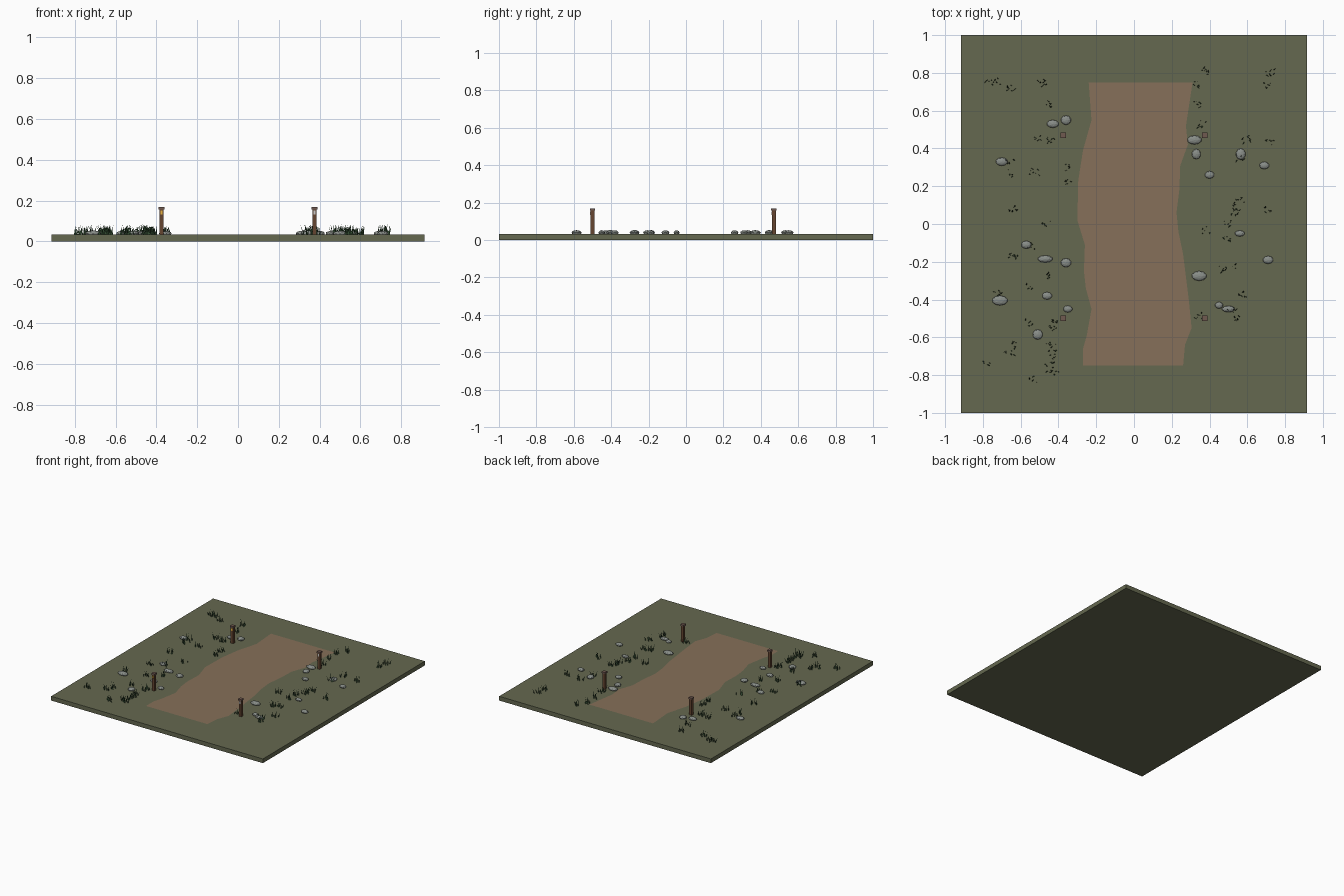
import bpy, bmesh, random
from mathutils import Matrix

random.seed(4)
TOP = 0.033


def material(name, rgb):
    m = bpy.data.materials.new(name)
    m.diffuse_color = (*rgb, 1)
    return m


def finish(name, bm, mat):
    me = bpy.data.meshes.new(name)
    bm.to_mesh(me)
    bm.free()
    me.materials.append(mat)
    ob = bpy.data.objects.new(name, me)
    bpy.context.collection.objects.link(ob)
    return ob


def box(bm, centre, size):
    m = Matrix.Translation(centre) @ Matrix.Diagonal((*size, 1))
    bmesh.ops.create_cube(bm, size=1, matrix=m)


soil = material("soil", (0.13, 0.14, 0.08))
dirt = material("dirt", (0.24, 0.16, 0.10))
stone = material("stone", (0.25, 0.27, 0.25))
wood = material("wood", (0.13, 0.06, 0.03))
cap_mat = material("cap", (0.16, 0.10, 0.08))
green = material("green", (0.03, 0.07, 0.03))
amber = material("amber", (0.8, 0.45, 0.05))
pale = material("pale", (0.6, 0.6, 0.58))

# ground slab
bm = bmesh.new()
box(bm, (0, 0, TOP / 2), (1.83, 2, TOP))
finish("ground", bm, soil)

# dirt track with wavering edges
left = [(-.24, .75), (-.225, .55), (-.27, .39), (-.295, .23), (-.30, .02), (-.26, -.11),
        (-.265, -.25), (-.255, -.34), (-.225, -.45), (-.25, -.59), (-.27, -.66), (-.27, -.75)]
right = [(.31, .75), (.275, .52), (.285, .42), (.245, .31), (.24, .18), (.225, .06),
         (.235, -.04), (.26, -.16), (.29, -.40), (.305, -.55), (.27, -.64), (.26, -.75)]
bm = bmesh.new()
rows = [[bm.verts.new((x, y, TOP + 0.0015)) for x, y in (a, b)] for a, b in zip(left, right)]
for (a, b), (c, d) in zip(rows, rows[1:]):
    bm.faces.new((a, c, d, b))
finish("dirt_track", bm, dirt)

# marker posts with caps and front reflectors
for x in (-.375, .375):
    for y in (-.5, .47):
        bm = bmesh.new()
        box(bm, (x, y, TOP + 0.062), (.021, .021, .124))
        finish("post", bm, wood)
        bm = bmesh.new()
        box(bm, (x, y, .163), (.029, .029, .012))
        finish("post_cap", bm, cap_mat)
        bm = bmesh.new()
        box(bm, (x, y - .0115, .142), (.011, .003, .018))
        finish("reflector", bm, amber if x < 0 else pale)

# half-buried flattened stones: x, y, x radius, y radius
rocks = [(-.70, .33, .032, .022), (-.43, .53, .032, .021), (-.36, .55, .027, .025),
         (.32, .445, .038, .024), (.33, .37, .024, .027), (.565, .37, .026, .03),
         (.69, .31, .026, .02), (.40, .26, .026, .02), (.56, -.05, .027, .016),
         (.71, -.19, .028, .021), (.345, -.275, .04, .026), (.45, -.43, .021, .018),
         (.50, -.45, .035, .017), (-.57, -.11, .027, .021), (-.47, -.185, .04, .019),
         (-.36, -.205, .028, .024), (-.46, -.38, .027, .02), (-.35, -.45, .025, .018),
         (-.71, -.405, .042, .026), (-.51, -.585, .027, .027)]
for x, y, rx, ry in rocks:
    bm = bmesh.new()
    h = 0.008 + 0.2 * (rx + ry) / 2
    m = Matrix.Translation((x, y, TOP + .006)) @ Matrix.Diagonal((rx, ry, h, 1))
    bmesh.ops.create_icosphere(bm, subdivisions=2, radius=1, matrix=m)
    finish("stone", bm, stone)

# grass tufts: single flat blades, bases along x, tips leaning
tufts = [(-.77, .77), (-.73, .75), (-.65, .72), (-.49, .74), (-.46, .63), (.38, .81), (.33, .74),
         (.34, .63), (.36, .53), (.72, .80), (.70, .73), (-.51, .45), (-.44, .44), (-.35, .30),
         (-.35, .22), (-.65, .32), (-.65, .27), (-.53, .28), (.59, .45), (.72, .43), (.57, .35),
         (-.64, .08), (-.47, 0), (.56, .13), (.53, .09), (.54, .06), (.49, 0), (.38, -.03),
         (.71, .08), (.49, -.08), (.52, -.22), (.47, -.24), (.58, -.37), (-.64, -.17),
         (-.55, -.12), (-.47, -.28), (-.56, -.34), (-.72, -.37), (.34, -.49), (.52, -.45),
         (.55, -.51), (-.56, -.52), (-.42, -.51), (-.43, -.55), (-.44, -.64), (-.64, -.64),
         (-.66, -.68), (-.78, -.74), (-.43, -.68), (-.44, -.72), (-.45, -.76), (-.42, -.78),
         (-.53, -.82)]
u = random.uniform
bm = bmesh.new()
for x, y in tufts:
    for i in range(7):
        bx, by = x + u(-.024, .024), y + u(-.018, .018)
        w = u(.003, .0045)
        tip = (bx + u(-.016, .016), by + u(-.014, .014), TOP + u(.028, .052))
        bm.faces.new([bm.verts.new(p) for p in ((bx - w, by, TOP), (bx + w, by, TOP), tip)])
finish("grass", bm, green)
